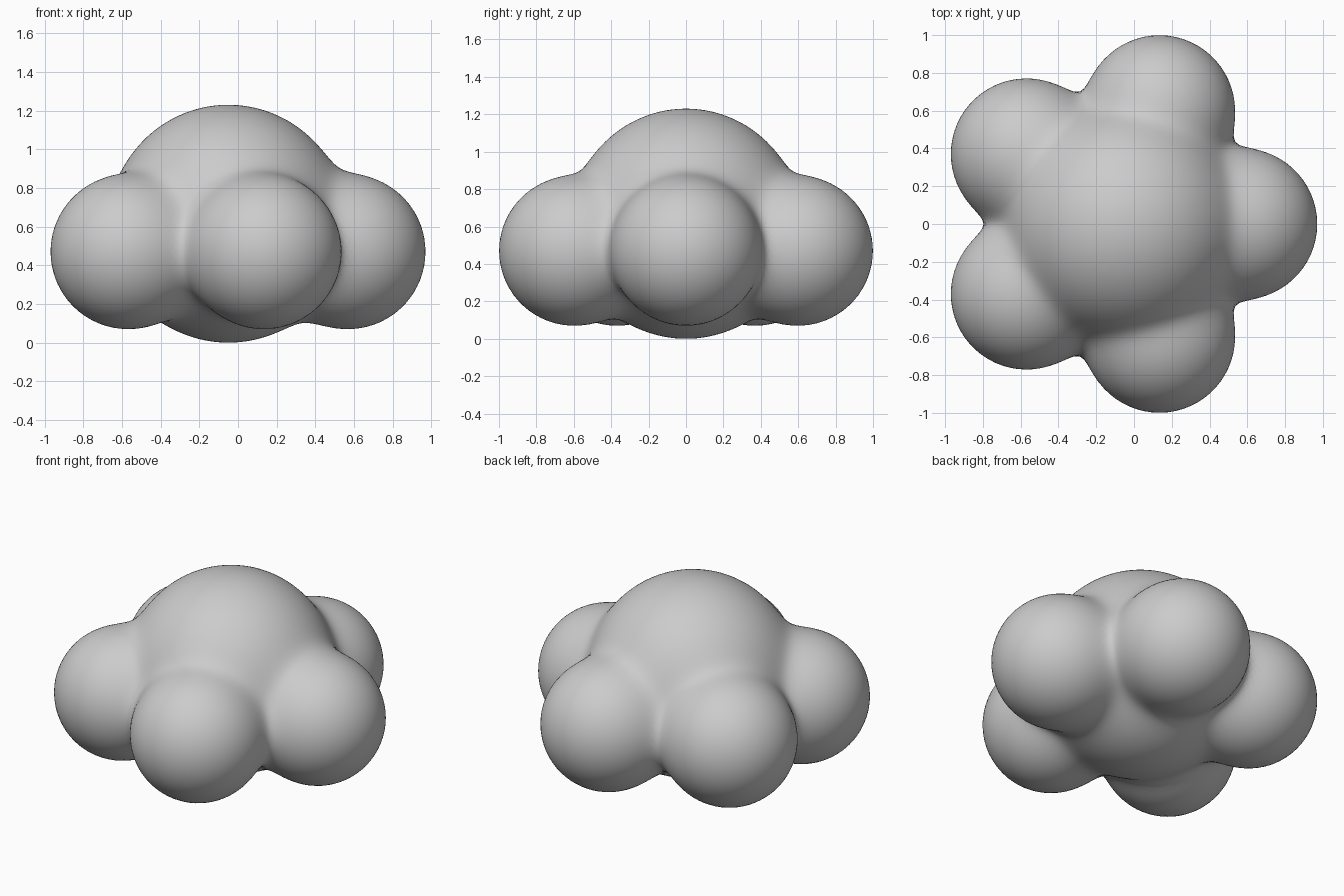
import bpy, bmesh, math
from mathutils import Vector

if "Cube" in bpy.data.objects:
    bpy.data.objects.remove(bpy.data.objects["Cube"])

# One big ball with a ring of five smaller balls, softly blended together
CX = -0.06
RING, SMALL_R, SMALL_Z = 0.63, 0.40, 0.47
BIG_R = 0.615
BLEND = 0.046

balls = [(Vector((CX + 0.01, 0, BIG_R)), BIG_R)]
for i in range(5):
    a = math.radians(72 * i)
    balls.append((Vector((CX + RING * math.cos(a), RING * math.sin(a), SMALL_Z)), SMALL_R))


def field(p):
    """Soft union of all balls: negative inside, positive outside."""
    return -BLEND * math.log(sum(math.exp(-((p - c).length - r) / BLEND) for c, r in balls))


def surface_point(origin, direction):
    """Find where a ray from inside leaves the blended shape."""
    lo, hi = 0.25, 1.4
    for _ in range(22):
        mid = (lo + hi) / 2
        if field(origin + direction * mid) < 0:
            lo = mid
        else:
            hi = mid
    return origin + direction * lo


# Cloud body: a fine sphere pushed out onto the blended surface
bm = bmesh.new()
bmesh.ops.create_icosphere(bm, subdivisions=6, radius=1)
origin = Vector((CX, 0, SMALL_Z))
for v in bm.verts:
    v.co = surface_point(origin, v.co.normalized())
for f in bm.faces:
    f.smooth = True
bmesh.ops.recalc_face_normals(bm, faces=bm.faces)

mesh = bpy.data.meshes.new("cloud_body")
bm.to_mesh(mesh)
bm.free()
cloud = bpy.data.objects.new("cloud_body", mesh)
bpy.context.collection.objects.link(cloud)

# Plain light grey
grey = bpy.data.materials.new("light grey")
grey.diffuse_color = (0.6, 0.6, 0.6, 1)
grey.use_nodes = True
grey.node_tree.nodes["Principled BSDF"].inputs["Base Color"].default_value = grey.diffuse_color
mesh.materials.append(grey)
